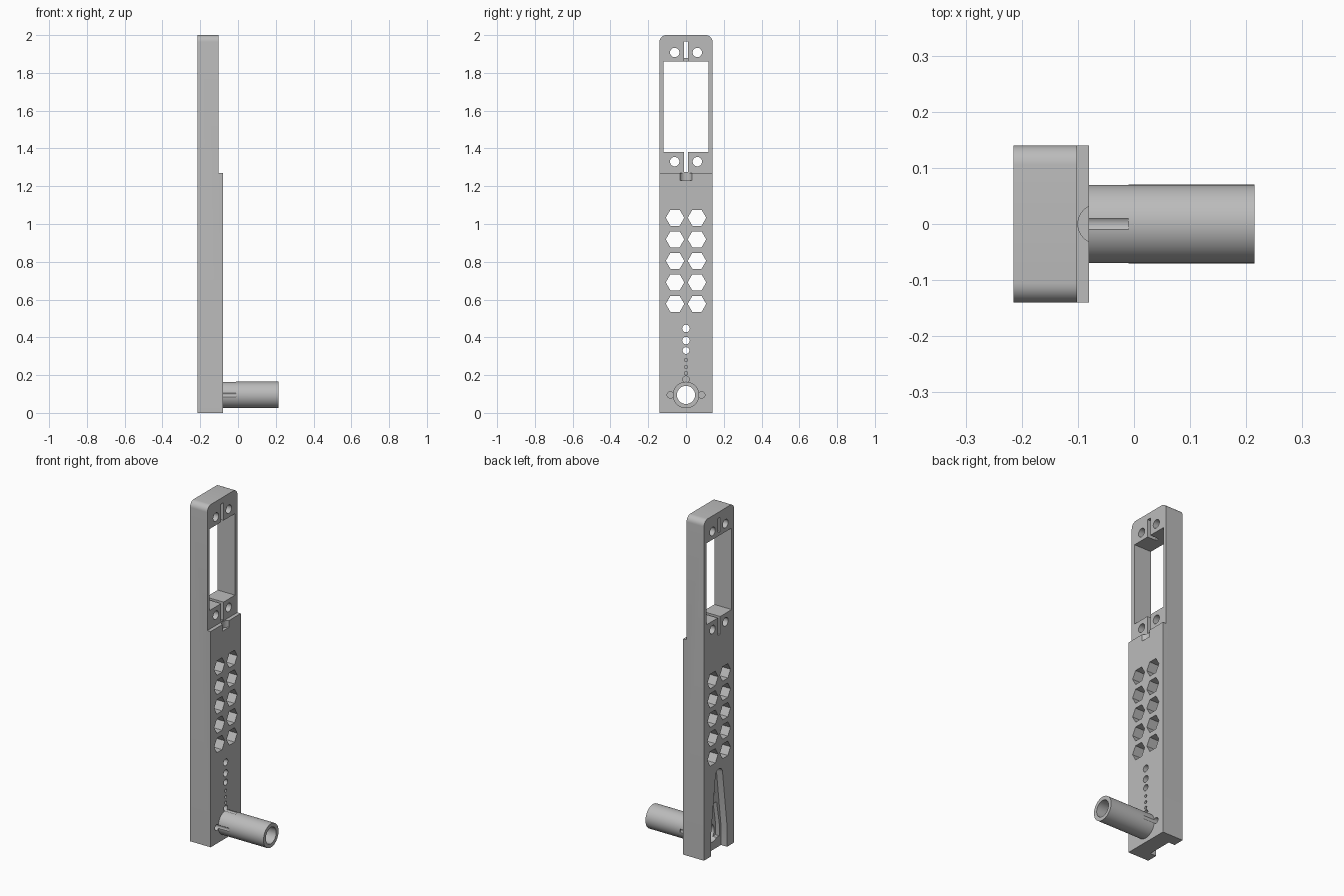
import bpy, bmesh
from math import cos, sin, pi, radians

if "Cube" in bpy.data.objects:
    bpy.data.objects.remove(bpy.data.objects["Cube"], do_unlink=True)

grey = bpy.data.materials.new("plain_grey")
grey.use_nodes = True
grey.diffuse_color = (0.5, 0.5, 0.5, 1)
grey.node_tree.nodes["Principled BSDF"].inputs["Base Color"].default_value = (0.5, 0.5, 0.5, 1)

BACK, FRONT, STEP = -0.215, -0.08, -0.102
TUBE_Z = 0.095


def arc(y, z, r, start=0, end=360, n=8):
    return [(y + r * cos(radians(start + (end - start) * i / n)),
             z + r * sin(radians(start + (end - start) * i / n))) for i in range(n + 1)]


def circle(y, z, r, n=24):
    return arc(y, z, r, n=n)[:-1]


def rect(y0, y1, z0, z1):
    return [(y0, z0), (y1, z0), (y1, z1), (y0, z1)]


def prism(name, outline, x0, x1):
    """Extrude a y-z outline along x."""
    bm = bmesh.new()
    face = bm.faces.new([bm.verts.new((x0, y, z)) for y, z in outline])
    ext = bmesh.ops.extrude_face_region(bm, geom=[face])
    bmesh.ops.translate(bm, vec=(x1 - x0, 0, 0),
                        verts=[g for g in ext["geom"] if isinstance(g, bmesh.types.BMVert)])
    bmesh.ops.recalc_face_normals(bm, faces=bm.faces[:])
    mesh = bpy.data.meshes.new(name)
    bm.to_mesh(mesh)
    bm.free()
    mesh.materials.append(grey)
    ob = bpy.data.objects.new(name, mesh)
    bpy.context.collection.objects.link(ob)
    return ob


def cut(target, cutter):
    cutter.hide_render = True
    bpy.context.view_layer.objects.active = target
    mod = target.modifiers.new("cut", "BOOLEAN")
    mod.operation, mod.solver, mod.object = "DIFFERENCE", "EXACT", cutter
    bpy.ops.object.modifier_apply(modifier=mod.name)
    bpy.data.objects.remove(cutter, do_unlink=True)


def drill(target, outline, x0=-0.3, x1=0.3):
    cut(target, prism("cutter", outline, x0, x1))


# Long arm with rounded top corners and a thinner upper half
arm = prism("arm_body", [(-0.14, 0), (0.14, 0)] + arc(0.105, 1.965, 0.035, 0, 90)
            + arc(-0.105, 1.965, 0.035, 90, 180), BACK, FRONT)
drill(arm, rect(-0.3, 0.3, 1.27, 2.2), STEP)

# Upper window, its wire slots and four screw holes
drill(arm, rect(-0.118, 0.118, 1.38, 1.86))
drill(arm, rect(-0.011, 0.011, 1.275, 1.4))
drill(arm, rect(-0.011, 0.011, 1.88, 1.965))
drill(arm, rect(-0.011, 0.011, 1.84, 1.89), -0.16)
for side in (-1, 1):
    for z in (1.33, 1.908):
        drill(arm, circle(side * 0.06, z, 0.025))
    # Hexagonal lightening holes
    for row in range(5):
        drill(arm, circle(side * 0.058, 0.577 + row * 0.114, 0.049, 6))

# Half-round notch at the step
bpy.ops.mesh.primitive_cylinder_add(vertices=32, radius=0.035, depth=0.1,
                                    location=(FRONT + 0.015, 0, 1.28))
cut(arm, bpy.context.object)

# Tapered pocket in the back with a deeper lower part
drill(arm, [(-0.075, -0.1), (0.075, -0.1), (0.075, 0.12)]
      + arc(0, 0.455, 0.033, 0, 180) + [(-0.075, 0.12)], -0.3, BACK + 0.04)
drill(arm, [(-0.06, 0.06), (0.06, 0.06), (0.06, 0.13), (0.035, 0.27),
            (-0.035, 0.27), (-0.06, 0.13)], -0.3, BACK + 0.065)

# Row of holes running up from the tube
for z, r in ((0.447, 0.02), (0.383, 0.02), (0.33, 0.018)):
    drill(arm, circle(0, z, r))
for z in (0.28, 0.243, 0.21):
    drill(arm, circle(0, z, 0.009, 12), -0.12)

# Tube with a bore through the arm and three short grooves at its root
tube = prism("tube", circle(0, TUBE_Z, 0.07, 64), FRONT - 0.012, 0.215)
for part in (arm, tube):
    drill(part, circle(0, TUBE_Z, 0.048, 48))
    for y, z in ((-0.083, 0), (0.083, 0), (0, 0.083)):
        drill(part, circle(y, TUBE_Z + z, 0.017), -0.11, -0.01)

# Smooth rounded surfaces, keep edges sharp
for part in (arm, tube):
    bpy.ops.object.select_all(action="DESELECT")
    part.select_set(True)
    bpy.context.view_layer.objects.active = part
    bpy.ops.object.shade_smooth_by_angle(angle=radians(32))
